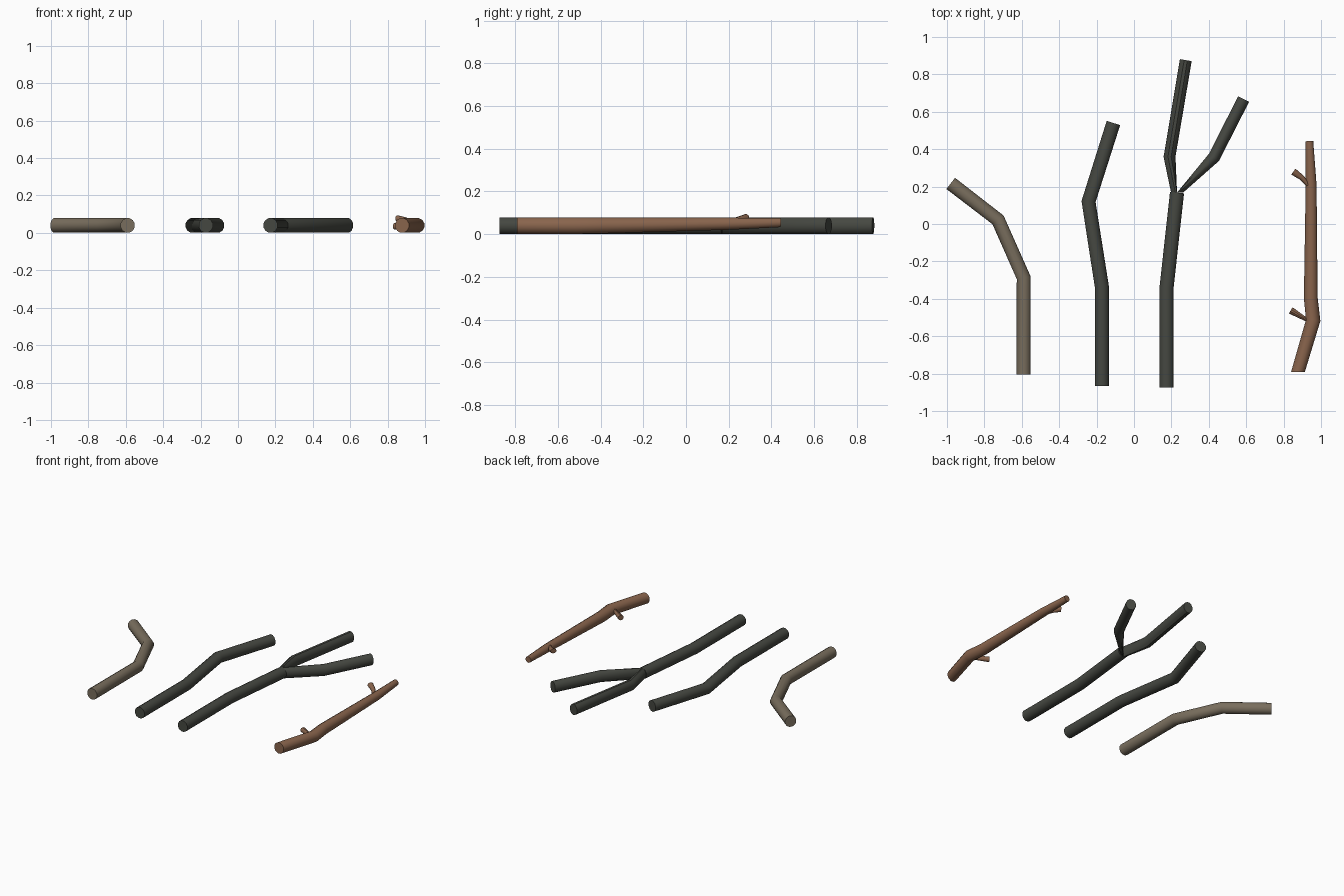
import bpy, bmesh, math
from mathutils import Vector

if "Cube" in bpy.data.objects:
    bpy.data.objects.remove(bpy.data.objects["Cube"])

SIDES = 12
R = 0.039


def material(name, rgb):
    m = bpy.data.materials.new(name)
    m.diffuse_color = (*rgb, 1)
    m.use_nodes = True
    m.node_tree.nodes["Principled BSDF"].inputs["Base Color"].default_value = m.diffuse_color
    return m


TAN = material("grey_tan_bark", (0.19, 0.155, 0.11))
DARK = material("dark_charcoal_bark", (0.060, 0.064, 0.053))
BROWN = material("red_brown_bark", (0.25, 0.128, 0.073))


def add_tube(bm, pts, start_dir=None, half=0):
    """Skin rings along points (x, y, z, side radius, height radius).
    half = -1 / 1 begins with the left / right half of a full ring."""
    rings = []
    n = len(pts)
    flat = [Vector(p[:2]) for p in pts]
    for i, (x, y, z, r, rz) in enumerate(pts):
        d = Vector((0, 0))
        if i > 0:
            d += (flat[i] - flat[i - 1]).normalized()
        if i < n - 1:
            d += (flat[i + 1] - flat[i]).normalized()
        if i == 0 and start_dir:
            d = Vector(start_dir)
        d.normalize()
        ring = []
        for k in range(SIDES):
            a = 2 * math.pi * (k + 0.5) / SIDES
            c = math.cos(a)
            if i == 0 and half:
                c = min(c, 0) if half < 0 else max(c, 0)
            ring.append(bm.verts.new((x + d.y * c * r, y - d.x * c * r,
                                      z + math.sin(a) * rz)))
        rings.append(ring)
    for a, b in zip(rings, rings[1:]):
        for k in range(SIDES):
            j = (k + 1) % SIDES
            bm.faces.new((a[k], a[j], b[j], b[k]))
    bm.faces.new(rings[0])
    bm.faces.new(rings[-1])


def stick(name, mat, tubes):
    bm = bmesh.new()
    for t in tubes:
        add_tube(bm, **t)
    bmesh.ops.recalc_face_normals(bm, faces=bm.faces)
    me = bpy.data.meshes.new(name)
    bm.to_mesh(me)
    bm.free()
    me.materials.append(mat)
    ob = bpy.data.objects.new(name, me)
    bpy.context.collection.objects.link(ob)
    bpy.ops.object.select_all(action='DESELECT')
    ob.select_set(True)
    bpy.context.view_layer.objects.active = ob
    bpy.ops.object.shade_smooth_by_angle(angle=math.radians(35))
    return ob


def level(*xy, r=R):
    """Points lying flat on the ground at constant thickness."""
    return [(x, y, 0.04, r, 0.04) for x, y in xy]


# Bent tan stick
stick("bent_stick", TAN, [dict(pts=level(
    (-0.59, -0.805), (-0.59, -0.287), (-0.727, 0.022), (-0.98, 0.217)))])

# Plain dark stick
stick("plain_stick", DARK, [dict(pts=level(
    (-0.172, -0.865), (-0.172, -0.334), (-0.243, 0.12), (-0.11, 0.54)))])

# Forked dark stick: trunk plus two branches growing from half rings
fork = (0.23, 0.168)
stick("forked_stick", DARK, [
    dict(pts=level((0.174, -0.874), (0.174, -0.34), fork)),
    dict(pts=level(fork, (0.19, 0.36), (0.277, 0.876), r=0.033),
         start_dir=(0, 1), half=-1),
    dict(pts=level(fork, (0.428, 0.357), (0.586, 0.668), r=0.034),
         start_dir=(0, 1), half=1)])

# Brown tapering stick with two twigs
stick("twiggy_stick", BROWN, [
    dict(pts=[(0.877, -0.79, 0.04, 0.038, 0.04),
              (0.958, -0.515, 0.04, 0.040, 0.04),
              (0.945, -0.395, 0.041, 0.038, 0.039),
              (0.947, 0.21, 0.049, 0.030, 0.029),
              (0.938, 0.443, 0.054, 0.021, 0.022)], start_dir=(0, 1)),
    dict(pts=[(0.94, -0.522, 0.042, 0.008, 0.016),
              (0.838, -0.462, 0.035, 0.020, 0.018)]),
    dict(pts=[(0.937, 0.20, 0.052, 0.010, 0.018),
              (0.897, 0.248, 0.066, 0.015, 0.017),
              (0.852, 0.28, 0.077, 0.020, 0.017)])])
